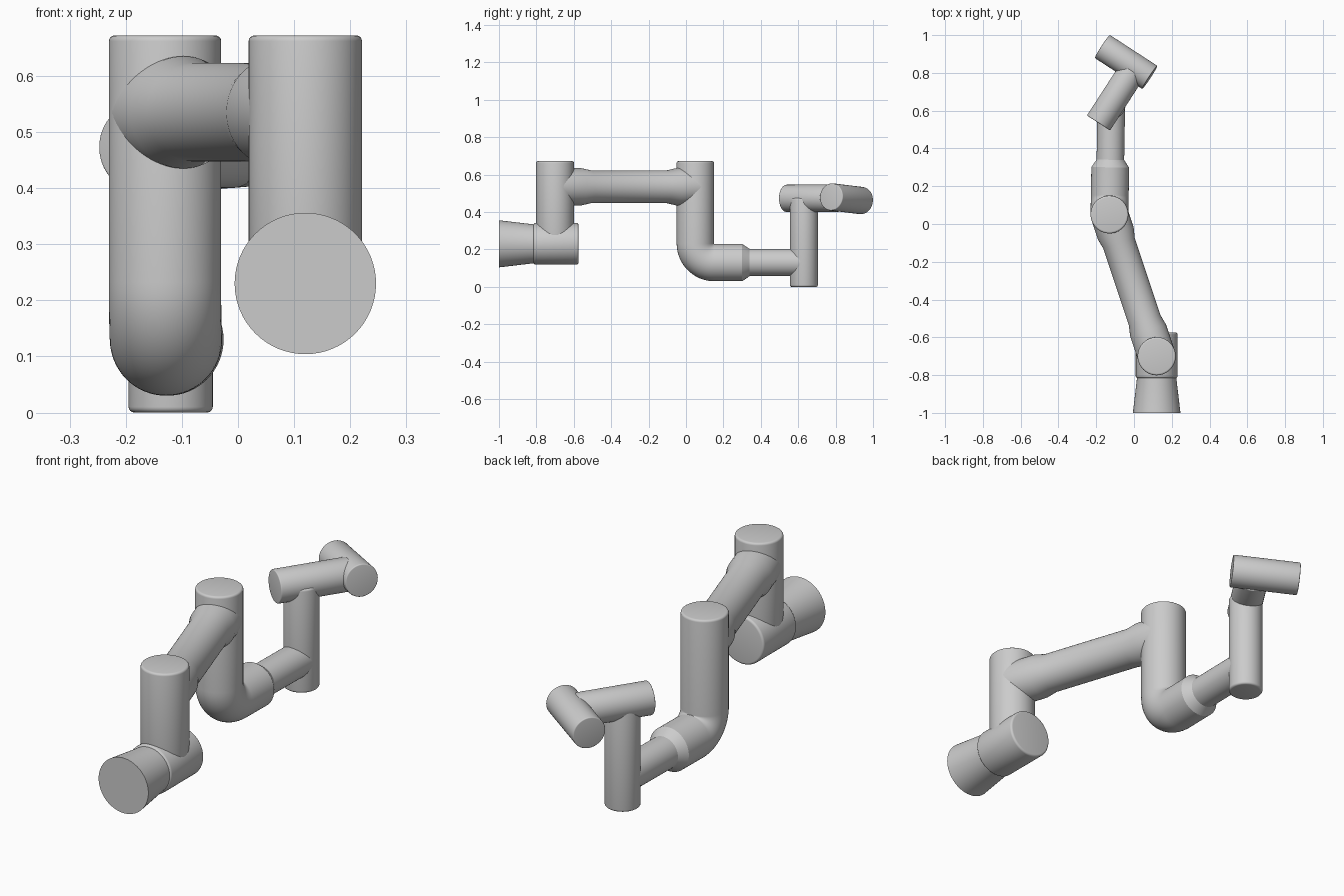
import bpy, bmesh, math
from mathutils import Vector

if "Cube" in bpy.data.objects:
    bpy.data.objects.remove(bpy.data.objects["Cube"])

SEG = 64


def sweep(name, rings):
    """Skin a capped round tube through (centre, direction, radius) rings."""
    bm = bmesh.new()
    loops = []
    for c, d, r in rings:
        d = Vector(d).normalized()
        # bisecting reference keeps ring starts aligned around bends
        ref = Vector((1, 0, 0)) if abs(d.x) < 0.7 else Vector((0, 0, 1))
        u = (ref - d * ref.dot(d)).normalized()
        v = d.cross(u)
        loops.append([bm.verts.new(Vector(c) + r * (u * math.cos(a) + v * math.sin(a)))
                      for a in (2 * math.pi * i / SEG for i in range(SEG))])
    for a, b in zip(loops, loops[1:]):
        for i in range(SEG):
            j = (i + 1) % SEG
            bm.faces.new((a[i], a[j], b[j], b[i]))
    bm.faces.new(loops[0][::-1])
    bm.faces.new(loops[-1])
    bmesh.ops.recalc_face_normals(bm, faces=bm.faces[:])
    me = bpy.data.meshes.new(name)
    bm.to_mesh(me)
    bm.free()
    ob = bpy.data.objects.new(name, me)
    bpy.context.collection.objects.link(ob)
    bpy.context.view_layer.objects.active = ob
    ob.select_set(True)
    bpy.ops.object.shade_smooth_by_angle(angle=math.radians(25))
    ob.select_set(False)


def rim(r, b, n=4):
    """Rounded edge as (inset from end, radius), starting at the end face."""
    return [(b * (1 - math.sin(a)), r - b + b * math.cos(a))
            for a in (math.pi / 2 * (1 - i / n) for i in range(n + 1))]


def tube(name, p0, p1, profile):
    """Straight tube; profile lists (distance from p0, radius)."""
    p0, p1 = Vector(p0), Vector(p1)
    d = (p1 - p0).normalized()
    sweep(name, [(p0 + d * t, d, r) for t, r in profile])


def rod(name, p0, p1, r, b=0.01):
    """Cylinder with rounded rims."""
    L = (Vector(p1) - Vector(p0)).length
    e = rim(r, b)
    tube(name, p0, p1, e + [(L - t, q) for t, q in reversed(e)])


# Base: flared foot and horizontal housing
tube("base_flare", (0.12, -1, 0.23), (0.12, -0.75, 0.23),
     [(0, 0.126), (0.185, 0.104), (0.25, 0.104)])
rod("base_housing", (0.12, -0.815, 0.23), (0.12, -0.575, 0.23), 0.111)

# Shoulder post
rod("shoulder", (0.12, -0.70, 0.23), (0.12, -0.70, 0.672), 0.101)

# Upper arm with a collar at each end
a, b = Vector((0.12, -0.70, 0.535)), Vector((-0.13, 0.05, 0.535))
L = (b - a).length
tube("upper_arm", a, b, [(0, 0.1), (0.145, 0.1), (0.2, 0.088),
                         (L - 0.16, 0.088), (L - 0.105, 0.1), (L, 0.1)])

# Elbow: vertical post bending into a horizontal collar
fwd = Vector((0.01, 0.58, 0)).normalized()
up = Vector((0, 0, 1))
top = Vector((-0.13, 0.05, 0.672))
bend = 0.102
low = Vector((-0.13, 0.05, 0.13 + bend))
rings = [(top - up * t, -up, r) for t, r in rim(0.1, 0.01)]
pivot = low + fwd * bend
for i in range(17):
    t = math.pi / 2 * i / 16
    rings.append((pivot - fwd * bend * math.cos(t) - up * bend * math.sin(t),
                  fwd * math.sin(t) - up * math.cos(t), 0.1))
axis = Vector((-0.13, 0.05, 0.13))
rings += [(axis + fwd * 0.25, fwd, 0.1), (axis + fwd * 0.29, fwd, 0.073)]
sweep("elbow", rings)

# Forearm
tube("forearm", axis + fwd * 0.22, axis + fwd * 0.58, [(0, 0.073), (0.36, 0.073)])

# Wrist: three cylinders joined at right angles
rod("wrist_post", (-0.12, 0.63, 0), (-0.12, 0.63, 0.475), 0.075)
rod("wrist_middle", (-0.188, 0.535, 0.473), (-0.01, 0.81, 0.473), 0.073, 0.005)
rod("wrist_end", (0.084, 0.776, 0.481), (-0.168, 0.94, 0.461), 0.073, 0.005)
